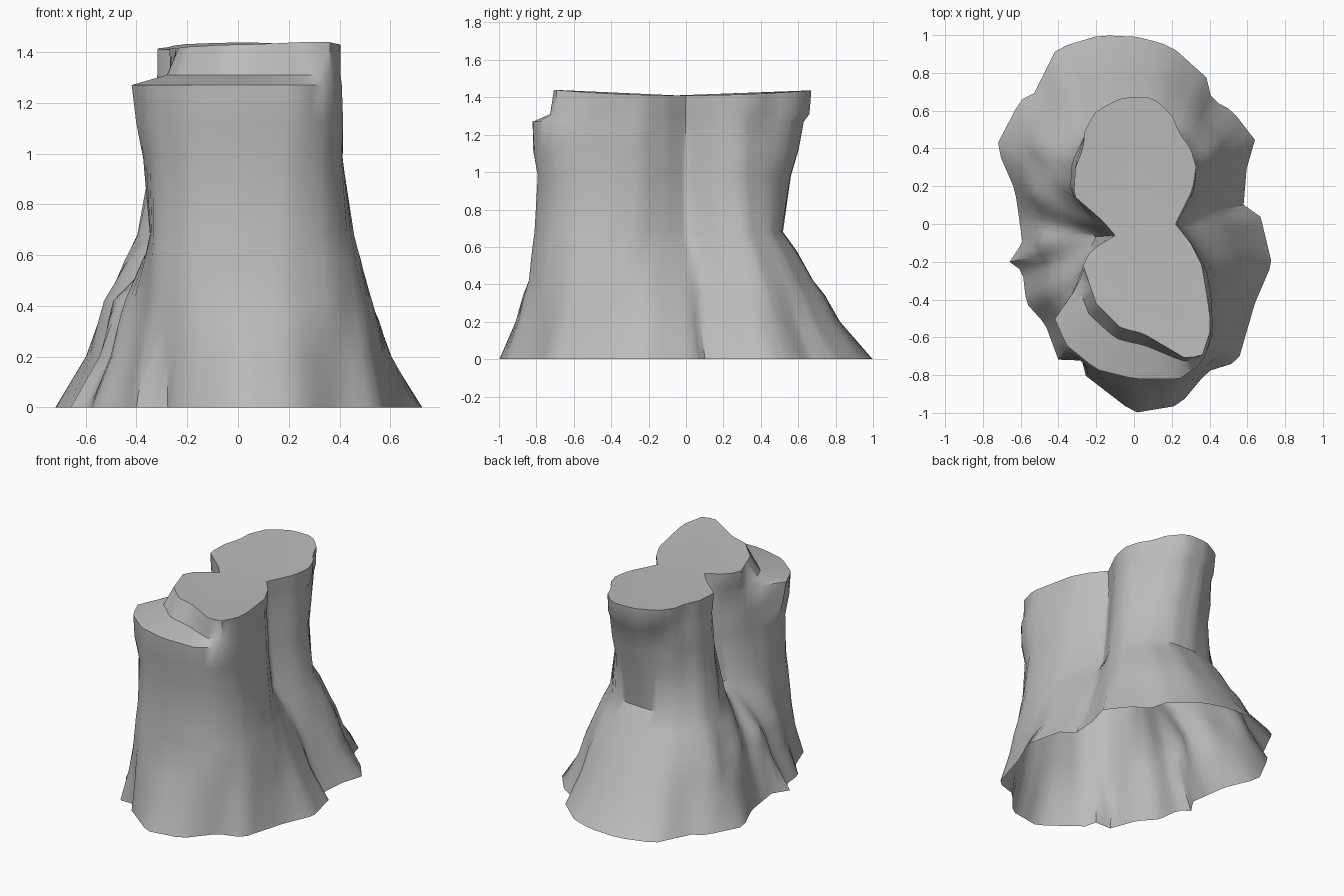
import bpy
import bmesh
import math
from mathutils import Vector

default_cube = bpy.data.objects.get("Cube")
if default_cube:
    bpy.data.objects.remove(default_cube, do_unlink=True)

SIDES = 90
PIVOT = Vector((.05, -.05))

# Outlines seen from above, each running clockwise from the back
base_outline = [
    (-.18, 1), (.03, .99), (.2, .94), (.39, .77), (.41, .66), (.52, .6), (.66, .42), (.6, .34),
    (.58, .1), (.67, .04), (.73, -.21), (.64, -.42), (.55, -.73), (.39, -.78), (.24, -.96),
    (0, -1), (-.26, -.8), (-.27, -.72), (-.4, -.72), (-.47, -.53), (-.57, -.42), (-.59, -.25),
    (-.66, -.2), (-.59, -.1), (-.63, .18), (-.73, .41), (-.6, .66), (-.54, .67), (-.41, .93)]
root_outline = [
    (-.1, .68), (.12, .68), (.3, .58), (.45, .4), (.44, .25), (.4, .08), (.46, -.05), (.52, -.2),
    (.53, -.38), (.5, -.6), (.38, -.76), (.2, -.84), (0, -.84), (-.2, -.8), (-.33, -.68),
    (-.38, -.5), (-.45, -.35), (-.42, -.2), (-.5, -.1), (-.43, 0), (-.53, .15), (-.5, .3),
    (-.52, .42), (-.4, .55), (-.3, .64)]
waist_outline = [
    (-.08, .52), (.1, .51), (.25, .45), (.36, .32), (.36, .18), (.27, 0), (.34, -.1), (.43, -.25),
    (.46, -.42), (.44, -.6), (.35, -.73), (.2, -.81), (0, -.81), (-.2, -.77), (-.33, -.64),
    (-.35, -.45), (-.32, -.28), (-.2, -.07), (-.32, .02), (-.4, .2), (-.38, .38), (-.25, .48)]
ledge_outline = [
    (-.07, .63), (.1, .63), (.2, .55), (.25, .45), (.32, .3), (.31, .18), (.21, 0), (.29, -.1),
    (.37, -.24), (.4, -.42), (.41, -.6), (.36, -.74), (.24, -.82), (0, -.82), (-.2, -.77),
    (-.36, -.64), (-.42, -.5), (-.3, -.33), (-.25, -.2), (-.11, -.06), (-.18, .02),
    (-.32, .16), (-.31, .32), (-.25, .5)]
top_outline = [
    (-.06, .67), (.1, .67), (.2, .58), (.24, .48), (.3, .4), (.33, .3), (.31, .18), (.22, 0),
    (.3, -.1), (.36, -.22), (.39, -.4), (.41, -.55), (.36, -.7), (.27, -.71), (.05, -.58),
    (-.07, -.55), (-.2, -.42), (-.27, -.22), (-.23, -.14), (-.1, -.06), (-.17, .02),
    (-.32, .15), (-.31, .3), (-.27, .4), (-.26, .5), (-.2, .6)]


def direction(step):
    angle = math.tau * step / SIDES
    return Vector((math.cos(angle), math.sin(angle)))


def resample(outline):
    """Distance from the pivot to the outline along evenly turned rays."""
    corners = [Vector(corner) - PIVOT for corner in outline]
    radii = []
    for step in range(SIDES):
        ray = direction(step)
        hits = []
        for start, end in zip(corners, corners[1:] + corners[:1]):
            edge = end - start
            slope = ray.cross(edge)
            if abs(slope) < 1e-9:
                continue
            along = start.cross(ray) / slope
            distance = start.cross(edge) / slope
            if -1e-6 <= along <= 1 + 1e-6 and distance > 0:
                hits.append(distance)
        radii.append(max(hits))
    return radii


def blend(first, second, amount, scale=1):
    return [(a + (b - a) * amount) * scale for a, b in zip(first, second)]


def top_height(y):
    return 1.41 + .06 * y * y


base, root, waist, ledge, top = map(resample, (
    base_outline, root_outline, waist_outline, ledge_outline, top_outline))

# Rings from the ground up: height and radii
rings = [
    (0, base),
    (.2, blend(base, root, .55)),
    (.34, blend(base, root, .8)),
    (.42, root),
    (.58, blend(root, waist, .55)),
    (.68, waist),
    (.98, blend(waist, ledge, .55, .97)),
    (1.12, blend(waist, ledge, .75)),
    (1.27, ledge),
    (1.31, blend(ledge, top, .75)),
    (None, top),
]

# Rock wall, open underneath
bm = bmesh.new()
loops = []
for height, radii in rings:
    loop = []
    for step, radius in enumerate(radii):
        spot = PIVOT + direction(step) * radius
        z = top_height(spot.y) if height is None else height
        loop.append(bm.verts.new((spot.x, spot.y, z)))
    loops.append(loop)
for lower, upper in zip(loops, loops[1:]):
    for i in range(SIDES):
        j = (i + 1) % SIDES
        bm.faces.new((lower[i], lower[j], upper[j], upper[i]))

# Flat cap
centre = bm.verts.new((PIVOT.x, PIVOT.y, top_height(PIVOT.y)))
for i in range(SIDES):
    bm.faces.new((loops[-1][i], loops[-1][(i + 1) % SIDES], centre))

mesh = bpy.data.meshes.new("rock_stump")
bm.to_mesh(mesh)
bm.free()
rock = bpy.data.objects.new("rock_stump", mesh)
bpy.context.collection.objects.link(rock)

# Stone colour
stone = bpy.data.materials.new("stone_grey")
stone.use_nodes = True
colour = (.5, .5, .5, 1)
stone.diffuse_color = colour
stone.node_tree.nodes["Principled BSDF"].inputs["Base Color"].default_value = colour
mesh.materials.append(stone)

bpy.ops.object.select_all(action="DESELECT")
rock.select_set(True)
bpy.context.view_layer.objects.active = rock
bpy.ops.object.shade_smooth_by_angle(angle=math.radians(40))
